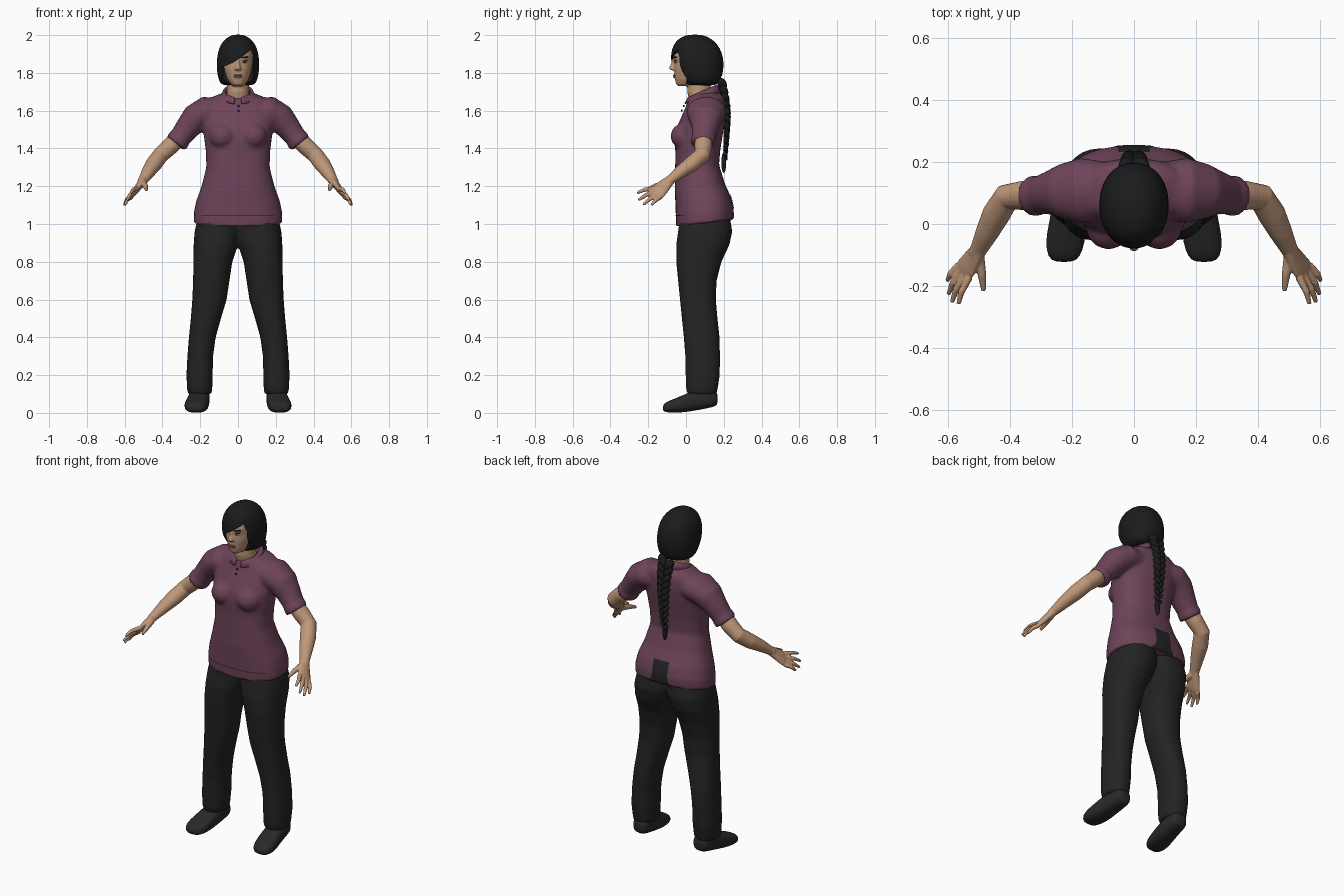
import bpy, bmesh, math
from mathutils import Vector, Matrix, Euler

default_cube = bpy.data.objects.get("Cube")
if default_cube:
    bpy.data.objects.remove(default_cube, do_unlink=True)


def material(name, red, green, blue):
    mat = bpy.data.materials.new(name)
    mat.use_nodes = True
    color = (red, green, blue, 1)
    mat.diffuse_color = color
    shader = mat.node_tree.nodes["Principled BSDF"]
    shader.inputs["Base Color"].default_value = color
    shader.inputs["Roughness"].default_value = .8
    return mat


skin = material("skin", .52, .31, .19)
plum = material("plum cloth", .155, .058, .1)
dark_plum = material("dark plum", .06, .02, .04)
black_cloth = material("black cloth", .017, .017, .018)
black_shoe = material("black shoe", .022, .022, .022)
black_hair = material("black hair", .011, .011, .012)
lip = material("lip", .33, .15, .11)
eye_white = material("eye white", .5, .46, .42)


def loft(bm, rings, power=2.0, sides=32):
    """Skin a closed tube through superellipse rings of (centre, u, v)."""
    loops = []
    for centre, u, v in rings:
        loop = []
        for i in range(sides):
            a = math.tau * i / sides
            c, s = math.cos(a), math.sin(a)
            p = u * math.copysign(abs(c) ** (2 / power), c)
            q = v * math.copysign(abs(s) ** (2 / power), s)
            loop.append(bm.verts.new(centre + p + q))
        loops.append(loop)
    for low, high in zip(loops, loops[1:]):
        for i in range(sides):
            j = (i + 1) % sides
            bm.faces.new((low[i], low[j], high[j], high[i]))
    bm.faces.new(loops[0][::-1])
    bm.faces.new(loops[-1])


def stack(bm, rows, power=2.0, tilt=0.0):
    """Loft upward through rows of (z, x min, x max, y front, y back)."""
    loft(bm, [(Vector(((a + b) / 2, (f + k) / 2, z)), Vector(((b - a) / 2, 0, 0)),
               Vector((0, (k - f) / 2, tilt * (k - f) / 2))) for z, a, b, f, k in rows], power)


def even(rows):
    return [(z, -w, w, f, k) for z, w, f, k in rows]


def tube(bm, path, sizes, sides=20):
    """Loft along a path; each size is (horizontal radius, other radius)."""
    pts = [Vector(p) for p in path]
    rings = []
    for i, p in enumerate(pts):
        t = (pts[min(i + 1, len(pts) - 1)] - pts[max(i - 1, 0)]).normalized()
        u = t.cross(Vector((0, 0, 1))).normalized()
        rings.append((p, u * sizes[i][0], u.cross(t) * sizes[i][1]))
    loft(bm, rings, sides=sides)


def blob(bm, centre, radii, turn=(0, 0, 0)):
    matrix = Matrix.LocRotScale(Vector(centre), Euler(turn), Vector(radii))
    bmesh.ops.create_uvsphere(bm, u_segments=20, v_segments=12, radius=1, matrix=matrix)


def mirror(bm):
    copy = bmesh.ops.duplicate(bm, geom=bm.verts[:] + bm.edges[:] + bm.faces[:])
    for g in copy["geom"]:
        if isinstance(g, bmesh.types.BMVert):
            g.co.x *= -1


def bake(ob, mat):
    graph = bpy.context.evaluated_depsgraph_get()
    mesh = bpy.data.meshes.new_from_object(ob.evaluated_get(graph))
    ob.modifiers.clear()
    ob.data = mesh
    mesh.materials.clear()
    mesh.materials.append(mat)
    mesh.shade_smooth()


def finish(bm, name, mat, voxel=0, smooth=3, subdivide=0):
    """Turn the bmesh into an object, optionally fusing its parts."""
    bmesh.ops.recalc_face_normals(bm, faces=bm.faces[:])
    for f in bm.faces:
        f.smooth = True
    mesh = bpy.data.meshes.new(name)
    bm.to_mesh(mesh)
    bm.free()
    mesh.materials.append(mat)
    ob = bpy.data.objects.new(name, mesh)
    bpy.context.scene.collection.objects.link(ob)
    if subdivide:
        ob.modifiers.new("Subdivide", "SUBSURF").levels = subdivide
        ob.modifiers["Subdivide"].render_levels = subdivide
    if voxel:
        fuse = ob.modifiers.new("Fuse", "REMESH")
        fuse.mode = "VOXEL"
        fuse.voxel_size = voxel
        relax = ob.modifiers.new("Relax", "SMOOTH")
        relax.iterations = smooth
        bake(ob, mat)
    return ob


# Shirt: sleeves with cuffs and bust, mirrored, then the torso
bm = bmesh.new()
tube(bm, [(.08, .11, 1.6), (.17, .108, 1.595), (.225, .105, 1.56), (.27, .1, 1.505),
          (.31, .092, 1.452), (.311, .092, 1.45), (.33, .09, 1.425)],
     [(.09, .07), (.105, .08), (.09, .077), (.07, .065), (.06, .056), (.066, .062), (.064, .06)], 32)
blob(bm, (.082, -.012, 1.465), (.072, .07, .068))
mirror(bm)
stack(bm, even([(1.005, .235, -.052, .25), (1.06, .234, -.054, .253), (1.12, .222, -.056, .24),
                (1.2, .193, -.06, .205), (1.3, .168, -.058, .175), (1.38, .17, -.056, .182),
                (1.46, .18, -.06, .195), (1.52, .188, -.052, .205), (1.58, .192, -.025, .21),
                (1.63, .185, -.002, .21), (1.665, .15, .01, .2), (1.69, .09, .022, .165)]), 2.4, .12)
shirt = finish(bm, "shirt", plum, .01, 4)

# Collar: an open flap that drops towards the front
bm = bmesh.new()
steps, rows = 36, []
for radius, top, drop in ((.066, 1.7, .03), (.078, 1.705, .035), (.098, 1.668, .03)):
    row = []
    for i in range(steps + 1):
        a = .2 + (math.tau - .4) * i / steps
        row.append(bm.verts.new((radius * math.sin(a), .087 - radius * math.cos(a),
                                 top - drop * math.cos(a))))
    rows.append(row)
for low, high in zip(rows, rows[1:]):
    for i in range(steps):
        bm.faces.new((low[i], low[i + 1], high[i + 1], high[i]))
collar = finish(bm, "collar", plum)
collar.modifiers.new("Thickness", "SOLIDIFY").thickness = .006


# Thin cloth pieces laid onto the shirt
def plate(name, mat, z, half_width, half_height, back=False, flare=0):
    bm = bmesh.new()
    side = 1 if back else -1
    bmesh.ops.create_grid(bm, x_segments=32, y_segments=24, size=1, matrix=(
        Matrix.Translation((0, side * .6, z)) @ Matrix.Rotation(-side * math.pi / 2, 4, "X")
        @ Matrix.Diagonal((half_width, half_height, 1, 1))))
    for v in bm.verts:
        low = max(0, (z - v.co.z) / half_height)
        v.co.x *= 1 + flare * low ** 3
    ob = finish(bm, name, mat)
    wrap = ob.modifiers.new("Wrap", "SHRINKWRAP")
    wrap.target = shirt
    wrap.wrap_method = "PROJECT"
    wrap.wrap_mode = "ABOVE_SURFACE"
    wrap.use_project_y = True
    wrap.use_positive_direction = wrap.use_negative_direction = True
    wrap.offset = .003


plate("back_panel", black_cloth, 1.09, .05, .068, True, .6)
plate("placket", plum, 1.615, .016, .035)
plate("hem_stitch", dark_plum, 1.045, .19, .003)
bm = bmesh.new()
for z, y in ((1.6, -.022), (1.625, -.012)):
    blob(bm, (.003, y, z), (.006, .005, .006))
finish(bm, "buttons", dark_plum)

# Trousers: one leg, mirrored and fused at the hips
bm = bmesh.new()
stack(bm, [(1.05, -.03, .21, -.03, .23), (.96, -.02, .23, -.042, .245), (.89, .0, .235, -.052, .23),
           (.8, .03, .236, -.052, .188), (.7, .045, .238, -.042, .162), (.6, .06, .242, -.032, .158),
           (.5, .09, .25, -.022, .167), (.4, .118, .26, -.012, .178), (.3, .132, .268, -.004, .18),
           (.2, .134, .273, -.002, .179), (.13, .136, .27, .0, .168), (.1, .14, .266, .008, .162)], 2.3)
mirror(bm)
finish(bm, "trousers", black_cloth, .01, 4)

# Shoes: lofted from toe to heel
bm = bmesh.new()
loft(bm, [(Vector((x, y, (low + high) / 2)), Vector((w, 0, 0)), Vector((0, 0, (high - low) / 2)))
          for y, x, w, low, high in (
    (-.123, .226, .028, .012, .04), (-.108, .226, .052, .003, .056), (-.06, .222, .064, .0, .076),
    (.0, .214, .061, .004, .1), (.06, .207, .056, .014, .126), (.12, .202, .053, .026, .13),
    (.155, .2, .046, .034, .122), (.168, .2, .028, .048, .1))], 2.6)
mirror(bm)
finish(bm, "shoes", black_shoe, subdivide=1)

# Arms: forearm, palm, fingers and thumb fused together
bm = bmesh.new()
tube(bm, [(.28, .093, 1.49), (.36, .092, 1.41), (.41, .086, 1.365), (.445, .03, 1.318),
          (.475, -.03, 1.275), (.5, -.08, 1.235), (.51, -.098, 1.22)],
     [(.046, .046), (.047, .046), (.044, .043), (.045, .042), (.037, .034), (.028, .025), (.027, .022)])
wrist, index, pinky = Vector((.5, -.08, 1.235)), Vector((.53, -.172, 1.19)), Vector((.566, -.132, 1.142))
knuckle = (index + pinky) / 2
across = (pinky - index).normalized()
thick = (knuckle - wrist).cross(across).normalized()
loft(bm, [(wrist.lerp(knuckle, t), across * w, thick * h)
          for t, w, h in ((0, .026, .023), (.45, .038, .019), (.85, .045, .016), (1.08, .041, .012))])
tips = [(.566, -.258, 1.165), (.587, -.252, 1.127), (.598, -.226, 1.102), (.602, -.183, 1.1)]
for i, tip in enumerate(tips):
    base = index.lerp(pinky, .04 + .92 * i / 3)
    middle = base.lerp(Vector(tip), .55) + Vector((.006, 0, .006))
    tube(bm, [base, middle, tip], [(.013, .013), (.011, .011), (.007, .007)], 12)
tube(bm, [(.5, -.105, 1.215), (.49, -.165, 1.2), (.485, -.215, 1.18)],
     [(.018, .018), (.014, .014), (.008, .008)], 12)
mirror(bm)
finish(bm, "arms", skin, .004, 2)

# Head, nose and neck
bm = bmesh.new()
stack(bm, even([(1.73, .024, -.042, .03), (1.742, .04, -.053, .07), (1.765, .057, -.058, .11),
                (1.79, .068, -.061, .135), (1.82, .077, -.064, .15), (1.855, .082, -.063, .16),
                (1.89, .084, -.07, .16), (1.93, .078, -.06, .15), (1.97, .05, -.02, .1)]), 2.2)
stack(bm, even([(1.58, .075, .04, .17), (1.65, .066, .018, .15), (1.7, .058, .006, .132),
                (1.78, .058, .01, .13)]))
stack(bm, even([(1.814, .015, -.079, -.04), (1.82, .02, -.088, -.04), (1.828, .016, -.09, -.04),
                (1.85, .01, -.079, -.04), (1.88, .009, -.072, -.04)]))
blob(bm, (0, -.046, 1.783), (.028, .021, .016))
finish(bm, "head", skin, .005, 3)

# Lips, eyes and brows
bm = bmesh.new()
for z in (1.787, 1.779):
    blob(bm, (0, -.06, z), (.024, .009, .005))
finish(bm, "lips", lip)
for name, mat, x, y, z, radii in (("eyes", eye_white, .034, -.052, 1.858, (.015, .009, .006)),
                                  ("pupils", black_hair, .034, -.058, 1.858, (.006, .005, .006)),
                                  ("eyelids", black_hair, .035, -.053, 1.865, (.017, .01, .002)),
                                  ("brows", black_hair, .037, -.058, 1.882, (.021, .011, .0035))):
    bm = bmesh.new()
    blob(bm, (x, y, z), radii, (0, -.08, .25))
    mirror(bm)
    finish(bm, name, mat)

# Hair: a full cap with the face opening cut below a slanted fringe
bm = bmesh.new()
stack(bm, even([(2.003, .02, .02, .075), (1.993, .05, -.02, .112), (1.97, .08, -.052, .15),
                (1.93, .102, -.076, .182), (1.88, .112, -.082, .198), (1.83, .113, -.074, .2),
                (1.79, .109, -.052, .194), (1.755, .1, -.025, .178), (1.73, .085, .005, .16)]), 2.1)
hair = finish(bm, "hair", black_hair, subdivide=1)
bm = bmesh.new()
outline = [(-.078, 1.68), (-.08, 1.832), (-.035, 1.85), (.015, 1.88), (.068, 1.922), (.084, 1.88), (.08, 1.68)]
face = bm.faces.new([bm.verts.new((x, -.3, z)) for x, z in outline])
pulled = bmesh.ops.extrude_face_region(bm, geom=[face])["geom"]
for g in pulled:
    if isinstance(g, bmesh.types.BMVert):
        g.co.y = .002
cutter = finish(bm, "face_cutter", black_hair)
cutter.hide_render = True
cut = hair.modifiers.new("Face opening", "BOOLEAN")
cut.operation, cut.solver, cut.object = "DIFFERENCE", "EXACT", cutter
bake(hair, black_hair)
hair.data.set_sharp_from_angle(angle=math.radians(40))
bpy.data.objects.remove(cutter, do_unlink=True)

# Braid: pairs of slanted locks that taper into a tail
bm = bmesh.new()
count = 11
for i in range(count):
    t = i / (count - 1)
    z = 1.73 - .37 * t
    y = .185 + .045 * math.sin(math.pi * min(1, t * 1.6 + .1) / 2) - .022 * t
    size = 1 - .5 * t
    for side in (-1, 1):
        blob(bm, (side * .021 * size, y, z + side * .009),
             (.023 * size, .024 * size, .038 * size), (.2, side * .6, 0))
blob(bm, (0, .2, 1.325), (.014, .013, .055))
finish(bm, "braid", black_hair)
